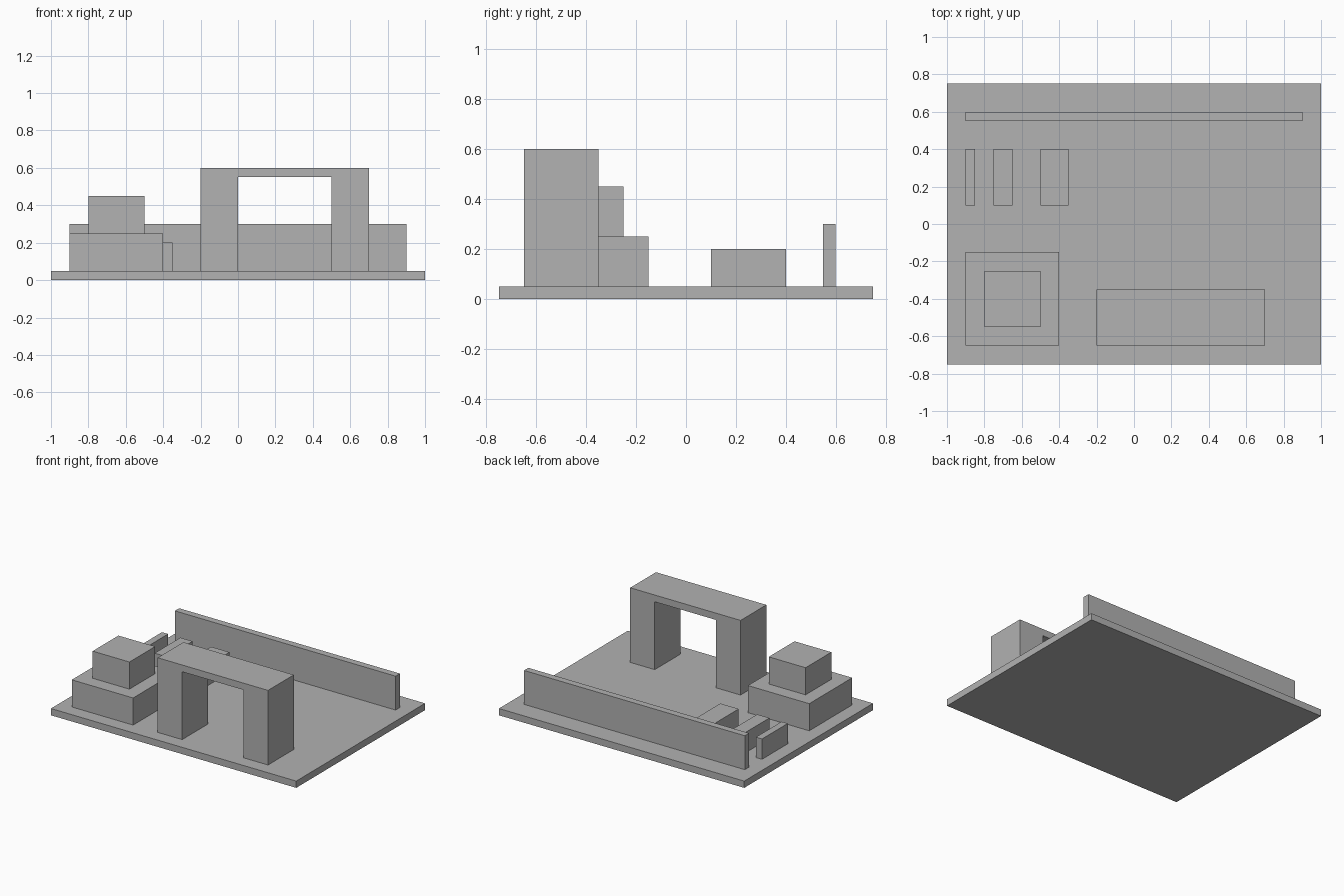
import bpy
import bmesh

old = bpy.data.objects.get("Cube")
if old:
    bpy.data.objects.remove(old, do_unlink=True)

# Single flat grey
grey = bpy.data.materials.new("plain_grey")
grey.use_nodes = True
COLOUR = (0.445, 0.445, 0.445, 1)
grey.diffuse_color = COLOUR
grey.node_tree.nodes["Principled BSDF"].inputs["Base Color"].default_value = COLOUR

FLOOR = 0.05  # top of the base plate


def extrude_profile(name, profile, y0, y1):
    """Solid made by sweeping an x-z outline from y0 to y1."""
    bm = bmesh.new()
    face = bm.faces.new([bm.verts.new((x, y0, z)) for x, z in profile])
    swept = bmesh.ops.extrude_face_region(bm, geom=[face])
    moved = [v for v in swept["geom"] if isinstance(v, bmesh.types.BMVert)]
    bmesh.ops.translate(bm, verts=moved, vec=(0, y1 - y0, 0))
    bmesh.ops.recalc_face_normals(bm, faces=bm.faces)
    mesh = bpy.data.meshes.new(name)
    bm.to_mesh(mesh)
    bm.free()
    mesh.materials.append(grey)
    obj = bpy.data.objects.new(name, mesh)
    bpy.context.collection.objects.link(obj)
    return obj


def box(name, x0, x1, y0, y1, z0, z1):
    return extrude_profile(name, [(x0, z0), (x1, z0), (x1, z1), (x0, z1)], y0, y1)


# Ground slab and long rear wall
box("base_plate", -1, 1, -0.75, 0.75, 0, FLOOR)
box("back_wall", -0.9, 0.9, 0.55, 0.6, FLOOR, 0.3)

# Two-tier stepped block
box("lower_step", -0.9, -0.4, -0.65, -0.15, FLOOR, 0.25)
box("upper_step", -0.8, -0.5, -0.55, -0.25, 0.25, 0.45)

# Archway: two legs joined by a thin lintel
arch = [(-0.2, FLOOR), (0, FLOOR), (0, 0.55), (0.5, 0.55),
        (0.5, FLOOR), (0.7, FLOOR), (0.7, 0.6), (-0.2, 0.6)]
extrude_profile("archway", arch, -0.65, -0.35)

# Row of three blocks of growing thickness
for label, x, width in (("thin", -0.9, 0.05), ("medium", -0.75, 0.1), ("thick", -0.5, 0.15)):
    box(label + "_block", x, x + width, 0.1, 0.4, FLOOR, 0.2)
